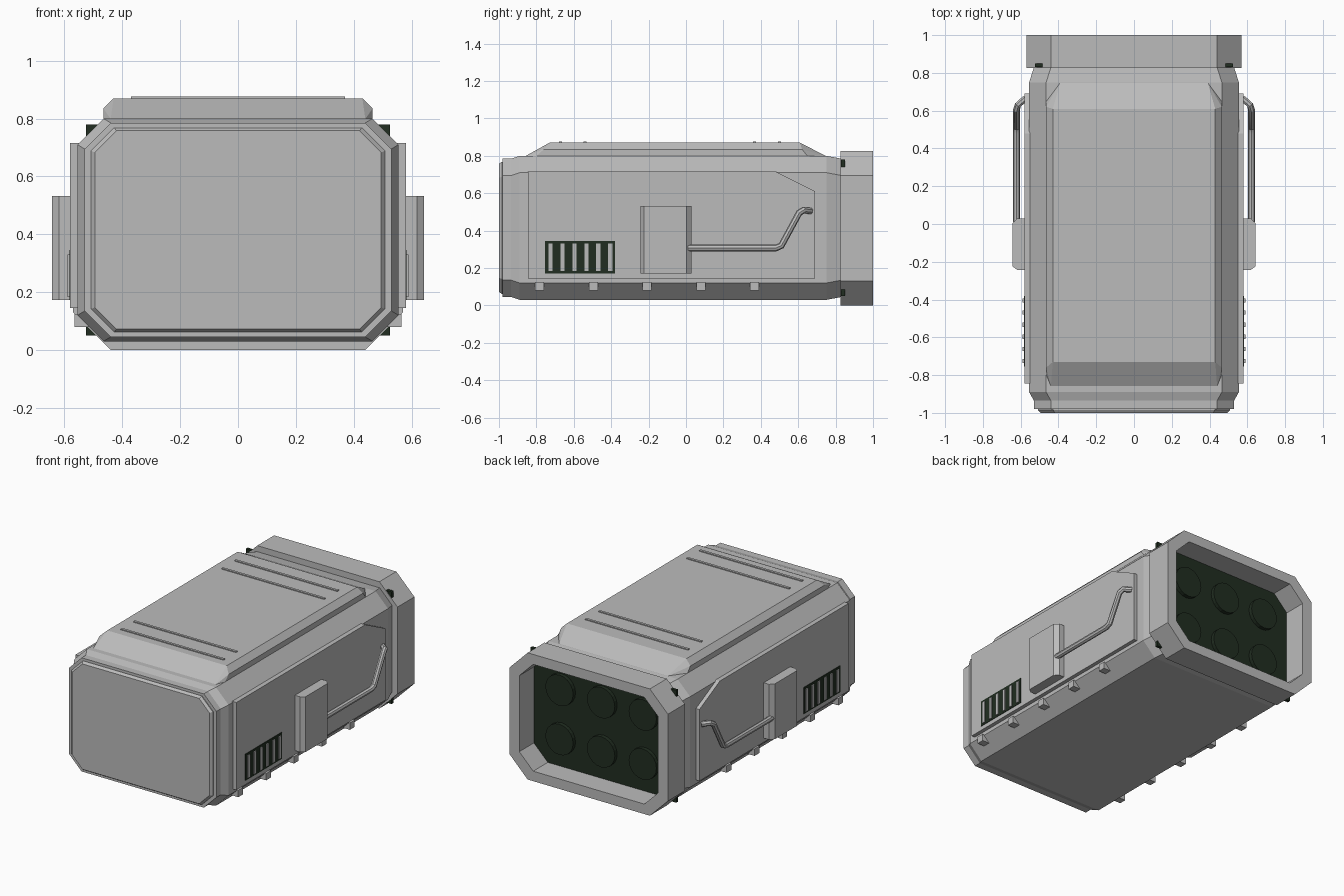
import bpy, bmesh
from mathutils import Matrix

cube = bpy.data.objects.get("Cube")
if cube:
    bpy.data.objects.remove(cube, do_unlink=True)


def material(name, rgb):
    m = bpy.data.materials.new(name)
    m.use_nodes = True
    m.diffuse_color = (*rgb, 1)
    m.node_tree.nodes["Principled BSDF"].inputs["Base Color"].default_value = (*rgb, 1)
    return m


GREY = material("light grey metal", (0.5, 0.5, 0.5))
DARK = material("dark green grille", (0.015, 0.027, 0.015))


def finish(name, bm, mat):
    bmesh.ops.recalc_face_normals(bm, faces=bm.faces[:])
    mesh = bpy.data.meshes.new(name)
    bm.to_mesh(mesh)
    bm.free()
    mesh.materials.append(mat)
    obj = bpy.data.objects.new(name, mesh)
    bpy.context.scene.collection.objects.link(obj)
    return obj


def skin(name, rings, mat):
    """Skin closed rings of points and cap both ends."""
    bm = bmesh.new()
    loops = [[bm.verts.new(p) for p in ring] for ring in rings]
    n = len(loops[0])
    for a, b in zip(loops, loops[1:]):
        for i in range(n):
            j = (i + 1) % n
            bm.faces.new((a[i], a[j], b[j], b[i]))
    bm.faces.new(loops[0])
    bm.faces.new(loops[-1])
    return finish(name, bm, mat)


def octagon(y, w, z0, z1, c):
    """Rectangle with cut corners in the xz plane."""
    pts = [(w, z0 + c), (w, z1 - c), (w - c, z1), (c - w, z1),
           (-w, z1 - c), (-w, z0 + c), (c - w, z0), (w - c, z0)]
    return [(x, y, z) for x, z in pts]


def box(name, xs, ys, zs, mat):
    return skin(name, [[(x, ys[0], zs[0]), (x, ys[1], zs[0]),
                        (x, ys[1], zs[1]), (x, ys[0], zs[1])] for x in xs], mat)


# Main shell and the raised front plate
skin("body_shell", [octagon(*r) for r in (
    (-0.98, 0.53, 0.045, 0.785, 0.09),
    (-0.935, 0.53, 0.045, 0.785, 0.09),
    (-0.89, 0.555, 0.03, 0.8, 0.09),
    (0.75, 0.555, 0.03, 0.8, 0.09),
    (0.83, 0.53, 0.045, 0.785, 0.09))], GREY)
skin("front_plate", [octagon(-0.97, 0.508, 0.062, 0.768, 0.08),
                     octagon(-0.985, 0.508, 0.062, 0.768, 0.08),
                     octagon(-1.0, 0.495, 0.072, 0.758, 0.075)], GREY)

# Hollow rear collar
skin("rear_collar", [octagon(0.826, 0.57, 0, 0.825, 0.13),
                     octagon(1.0, 0.57, 0, 0.825, 0.13),
                     octagon(1.0, 0.5, 0.065, 0.76, 0.1),
                     octagon(0.84, 0.5, 0.065, 0.76, 0.1)], GREY)

# Dark exhaust panel whose corners reach through the collar, with round nozzles
box("exhaust_panel", (-0.525, 0.525), (0.83, 0.85), (0.05, 0.78), DARK)
for col in (-0.3, 0, 0.3):
    for z in (0.25, 0.57):
        bm = bmesh.new()
        bmesh.ops.create_cone(bm, cap_ends=True, segments=20, radius1=0.1,
                              radius2=0.1, depth=0.04)
        bmesh.ops.rotate(bm, verts=bm.verts[:], matrix=Matrix.Rotation(1.5708, 3, "X"))
        bmesh.ops.translate(bm, verts=bm.verts[:], vec=(col, 0.855, z))
        finish("exhaust_nozzle", bm, DARK)

# Raised roof with sloped ends
bm = bmesh.new()
for s in (-1, 1):
    for x, y, z in ((0.43, -0.73, 0.87), (0.43, 0.61, 0.87),
                    (0.465, -0.76, 0.835), (0.465, 0.62, 0.835),
                    (0.44, -0.86, 0.798), (0.465, -0.8, 0.798),
                    (0.39, 0.75, 0.798), (0.465, 0.65, 0.798)):
        bm.verts.new((s * x, y, z))
bmesh.ops.convex_hull(bm, input=bm.verts[:])
bmesh.ops.dissolve_limit(bm, angle_limit=0.01, verts=bm.verts[:], edges=bm.edges[:])
finish("raised_roof", bm, GREY)
for y in (-0.67, -0.54, 0.365, 0.5):
    box("roof_rib", (-0.37, 0.37), (y - 0.008, y + 0.008), (0.865, 0.876), GREY)

for s, side in ((1, "left"), (-1, "right")):
    # Side panel with a cut upper rear corner
    outline = [(-0.845, 0.145), (0.69, 0.145), (0.69, 0.61), (0.48, 0.715), (-0.845, 0.715)]
    skin(side + "_side_panel", [[(s * x, y, z) for y, z in outline]
                                for x in (0.54, 0.58)], GREY)

    # Side box with bevelled front and rear edges
    plan = [(0.57, -0.243), (0.618, -0.243), (0.643, -0.225),
            (0.643, 0.003), (0.618, 0.03), (0.57, 0.03)]
    skin(side + "_side_box", [[(s * x, y, z) for x, y in plan]
                              for z in (0.172, 0.532)], GREY)

    # Dark vent with upright slats
    box(side + "_vent", (s * 0.575, s * 0.583), (-0.755, -0.38), (0.172, 0.345), DARK)
    for i in range(6):
        y = -0.725 + i * 0.064
        box(side + "_vent_slat", (s * 0.575, s * 0.589), (y - 0.011, y + 0.011),
            (0.183, 0.33), GREY)

    # Studs along the lower edge
    for i in range(5):
        y = -0.782 + i * 0.287
        box(side + "_lower_stud", (s * 0.5, s * 0.566), (y - 0.024, y + 0.024),
            (0.08, 0.125), GREY)

    # Bent tubular handle
    curve = bpy.data.curves.new(side + "_handle", "CURVE")
    curve.dimensions = "3D"
    curve.bevel_depth = 0.018
    curve.bevel_resolution = 2
    curve.use_fill_caps = True
    path = [(0.622, 0.01, 0.307), (0.622, 0.48, 0.307), (0.622, 0.51, 0.32),
            (0.622, 0.605, 0.495), (0.615, 0.63, 0.51), (0.575, 0.665, 0.505)]
    spline = curve.splines.new("POLY")
    spline.points.add(len(path) - 1)
    for point, (x, y, z) in zip(spline.points, path):
        point.co = (s * x, y, z, 1)
    curve.materials.append(GREY)
    handle = bpy.data.objects.new(side + "_handle", curve)
    bpy.context.scene.collection.objects.link(handle)
    bpy.ops.object.select_all(action="DESELECT")
    handle.select_set(True)
    bpy.context.view_layer.objects.active = handle
    bpy.ops.object.convert(target="MESH")
    bpy.ops.object.shade_smooth_by_angle()
